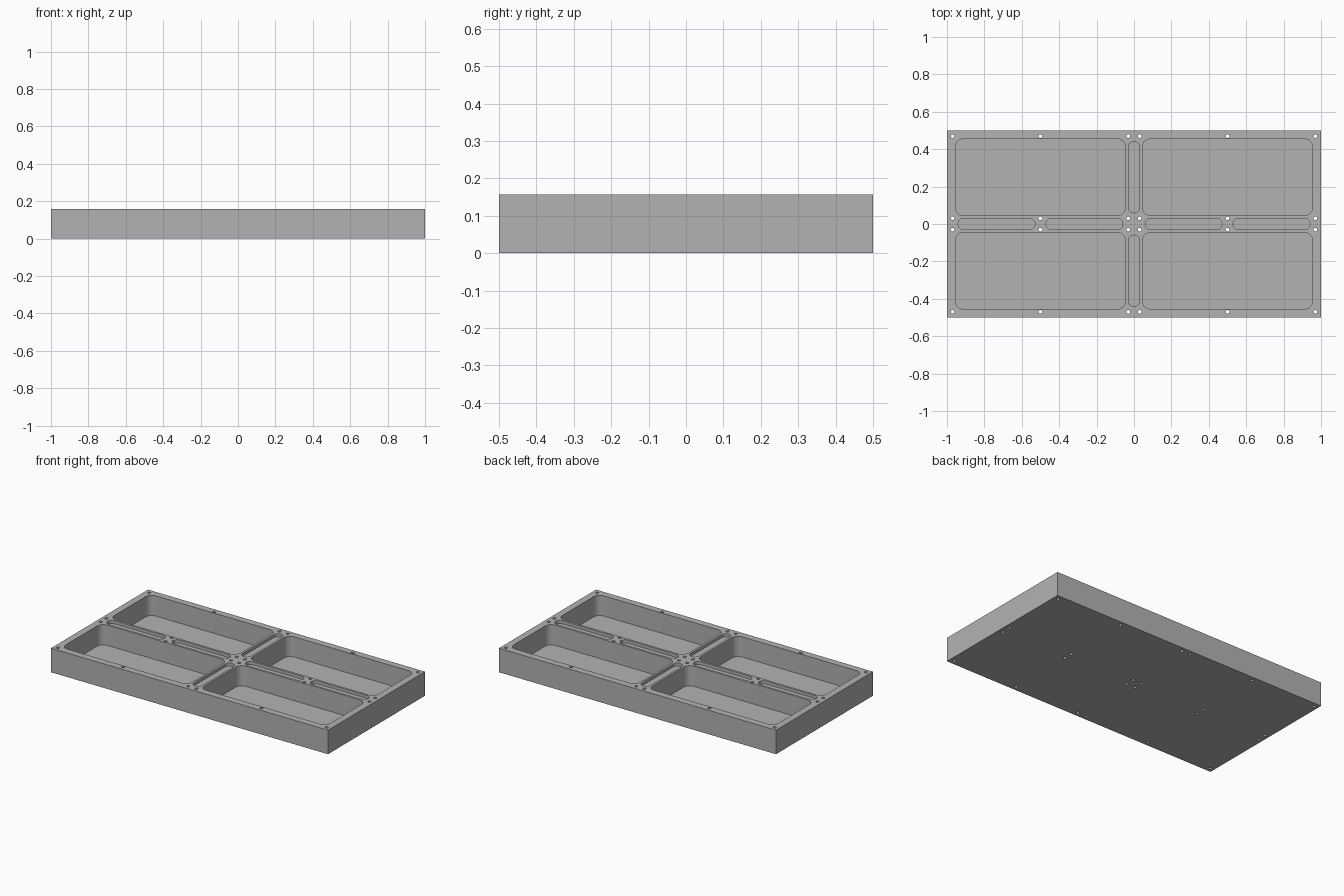
import bpy, bmesh, math

HEIGHT = 0.157
FLOOR = 0.025        # pocket floor level
SLOT_FLOOR = 0.137   # slot floor level

cube = bpy.data.objects.get("Cube")
if cube:
    bpy.data.objects.remove(cube, do_unlink=True)

grey = bpy.data.materials.new("plain grey")
grey.use_nodes = True
colour = (0.45, 0.45, 0.45, 1)
grey.diffuse_color = colour
grey.node_tree.nodes["Principled BSDF"].inputs["Base Color"].default_value = colour


def make_object(name, bm):
    bmesh.ops.recalc_face_normals(bm, faces=bm.faces[:])
    mesh = bpy.data.meshes.new(name)
    bm.to_mesh(mesh)
    bm.free()
    mesh.materials.append(grey)
    obj = bpy.data.objects.new(name, mesh)
    bpy.context.collection.objects.link(obj)
    return obj


def add_rounded_prism(bm, cx, cy, hx, hy, radius, z0, z1, steps=8):
    """Upright prism with a rounded rectangle outline."""
    ring = []
    for quarter, (sx, sy) in enumerate([(1, 1), (-1, 1), (-1, -1), (1, -1)]):
        for i in range(steps + 1):
            a = math.pi / 2 * (quarter + i / steps)
            ring.append(bm.verts.new((cx + sx * (hx - radius) + radius * math.cos(a),
                                      cy + sy * (hy - radius) + radius * math.sin(a), z0)))
    bmesh.ops.remove_doubles(bm, verts=ring, dist=1e-5)
    face = bm.faces.new([v for v in ring if v.is_valid])
    top = bmesh.ops.extrude_face_region(bm, geom=[face])["geom"]
    bmesh.ops.translate(bm, vec=(0, 0, z1 - z0),
                        verts=[g for g in top if isinstance(g, bmesh.types.BMVert)])


# Solid block
bm = bmesh.new()
bmesh.ops.create_cube(bm, size=1)
bmesh.ops.scale(bm, vec=(2, 1, HEIGHT), verts=bm.verts)
bmesh.ops.translate(bm, vec=(0, 0, HEIGHT / 2), verts=bm.verts)
tray = make_object("tray_body", bm)

# Cutters: four pockets, six shallow slots and the through holes
above = HEIGHT + 0.05
bm = bmesh.new()
for sx in (-1, 1):
    for sy in (-1, 1):
        add_rounded_prism(bm, sx * 0.5, sy * 0.25, 0.455, 0.205, 0.045, FLOOR, above)
    for x in (0.265, 0.735):
        add_rounded_prism(bm, sx * x, 0, 0.205, 0.03, 0.029, SLOT_FLOOR, above)
    add_rounded_prism(bm, 0, sx * 0.25, 0.03, 0.19, 0.029, SLOT_FLOOR, above)
    for x in (0.03, 0.5, 0.97):
        for y in (-0.47, -0.03, 0.03, 0.47):
            add_rounded_prism(bm, sx * x, y, 0.01, 0.01, 0.01, -0.05, above, 4)
cutter = make_object("recess_cutter", bm)
cutter.hide_render = True

# Cut the recesses, then drop the cutter
cut = tray.modifiers.new("recesses", "BOOLEAN")
cut.operation = "DIFFERENCE"
cut.solver = "EXACT"
cut.object = cutter
bpy.context.view_layer.objects.active = tray
tray.select_set(True)
bpy.ops.object.modifier_apply(modifier=cut.name)
bpy.data.objects.remove(cutter, do_unlink=True)

# Smooth the rounded corners, keep the rims sharp
bpy.ops.object.select_all(action="DESELECT")
tray.select_set(True)
bpy.ops.object.shade_smooth_by_angle(angle=math.radians(35))
